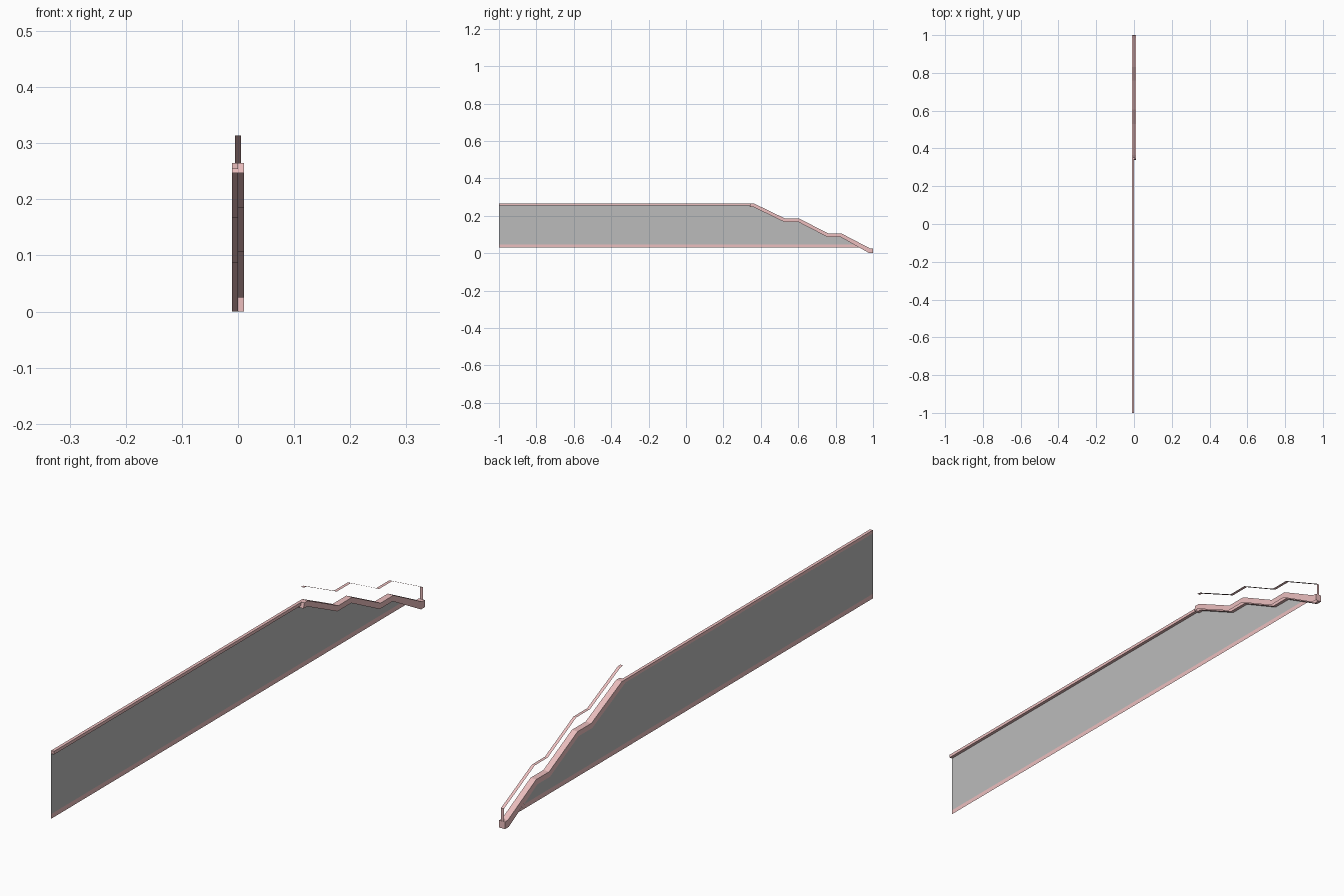
import bpy

if "Cube" in bpy.data.objects:
    bpy.data.objects.remove(bpy.data.objects["Cube"])

HALF = 0.011   # half of the overall thickness
PINK = bpy.data.materials.new("pink_trim")
PINK.diffuse_color = (0.84, 0.52, 0.52, 1)
PINK.use_nodes = True
PINK.node_tree.nodes["Principled BSDF"].inputs["Base Color"].default_value = PINK.diffuse_color
GREY = bpy.data.materials.new("grey_panel")
GREY.diffuse_color = (0.5, 0.5, 0.5, 1)
GREY.use_nodes = True
GREY.node_tree.nodes["Principled BSDF"].inputs["Base Color"].default_value = GREY.diffuse_color


def make(name, verts, faces, mat):
    mesh = bpy.data.meshes.new(name)
    mesh.from_pydata(verts, [], faces)
    mesh.materials.append(mat)
    obj = bpy.data.objects.new(name, mesh)
    bpy.context.collection.objects.link(obj)
    return obj


def sheet(name, outline, x, mat):
    """Flat (y, z) outline standing at one x, facing +x."""
    return make(name, [(x, y, z) for y, z in outline], [list(range(len(outline)))], mat)


def ribbon(name, path, x0, x1, mat):
    """Zero-thickness strip following a (y, z) path between two x values."""
    n = len(path)
    verts = [(x, y, z) for x in (x0, x1) for y, z in path]
    faces = [(i, n + i, n + i + 1, i + 1) for i in range(n - 1)]
    return make(name, verts, faces, mat)


def band(name, top, bottom, x0, x1, mat, underside=True):
    """Thick strip between an upper and a lower (y, z) path."""
    n = len(top)
    verts = [(x, y, z) for x in (x0, x1) for path in (top, bottom) for y, z in path]
    a, b, c, d = 0, n, 2 * n, 3 * n   # left top, left bottom, right top, right bottom
    faces = []
    for i in range(n - 1):
        j = i + 1
        faces.append((a + i, c + i, c + j, a + j))
        faces.append((a + i, a + j, b + j, b + i))
        faces.append((c + i, d + i, d + j, c + j))
        if underside:
            faces.append((b + i, b + j, d + j, d + i))
    e = n - 1
    faces.append((a, b, d, c))
    faces.append((a + e, c + e, d + e, b + e))
    return make(name, verts, faces, mat)


# Stepped slope, upper and lower edges
top = [(0.345, 0.265), (0.365, 0.265), (0.53, 0.185), (0.605, 0.185),
       (0.76, 0.106), (0.83, 0.106), (0.985, 0.025), (1.0, 0.025)]
bottom = [(0.34, 0.247), (0.36, 0.247), (0.525, 0.167), (0.60, 0.167),
          (0.755, 0.087), (0.825, 0.087), (0.98, 0.0), (1.0, 0.0)]

# Main wall panel, cut along the slope
sheet("wall_panel", [(-1, 0.046), (0.898, 0.046)] + bottom[5:0:-1]
      + [(0.345, 0.255), (-1, 0.255)], -HALF, GREY)

# Coloured strip along the foot of the wall
sheet("base_strip", [(-1, 0.03), (0.926, 0.03), (0.898, 0.046), (-1, 0.046)], -HALF, PINK)

# Coping on the level part, overhanging one side
band("top_coping", [(-1, 0.265), (0.345, 0.265)], [(-1, 0.254), (0.345, 0.254)],
     -HALF, 0, PINK)

# Sloping trim: solid half and half with an open underside
band("slope_trim_inner", top, bottom, -HALF, 0, PINK)
band("slope_trim_outer", top, bottom, 0, HALF, PINK, underside=False)

# Thin handrail above the slope, turned down at the end
rail = [(0.35, 0.314)] + [(y, z + 0.047) for y, z in top[1:6]]
rail += [(0.998, 0.068), (0.998, 0.025)]
ribbon("handrail", rail, -0.0055, 0.0055, PINK)
